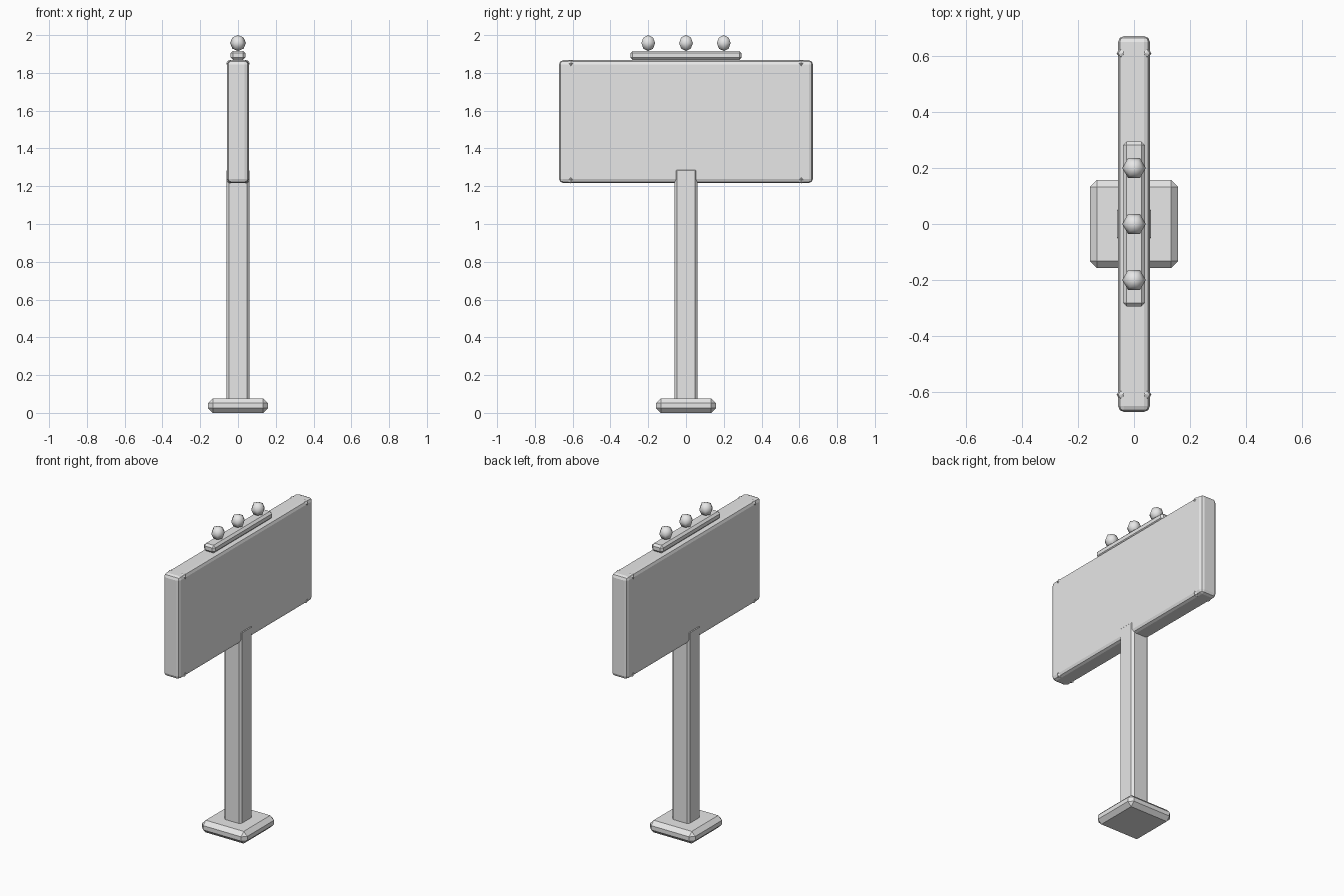
import bpy, math

if "Cube" in bpy.data.objects:
    bpy.data.objects.remove(bpy.data.objects["Cube"])

grey = bpy.data.materials.new("light_grey")
grey.diffuse_color = (0.8, 0.8, 0.8, 1)
grey.use_nodes = True
grey.node_tree.nodes["Principled BSDF"].inputs["Base Color"].default_value = grey.diffuse_color


def box(name, lo, hi, bevel, segments=1):
    """Bevelled box between two corners."""
    bpy.ops.mesh.primitive_cube_add(size=1, location=[(a + b) / 2 for a, b in zip(lo, hi)])
    ob = bpy.context.object
    ob.name = name
    ob.scale = [b - a for a, b in zip(lo, hi)]
    bpy.ops.object.transform_apply(location=False, rotation=False, scale=True)
    mod = ob.modifiers.new("bevel", 'BEVEL')
    mod.width = bevel
    mod.segments = segments
    mod.limit_method = 'ANGLE'
    ob.data.materials.append(grey)
    return ob


def ball(name, loc, r, segments, rings):
    bpy.ops.mesh.primitive_uv_sphere_add(segments=segments, ring_count=rings, radius=r,
                                         location=loc, rotation=(0, 0, math.pi / 2))
    ob = bpy.context.object
    ob.name = name
    ob.data.materials.append(grey)
    return ob


# Foot, post, sign panel and lamp rail
box("foot", (-0.158, -0.158, 0), (0.158, 0.158, 0.077), 0.025)
box("post", (-0.061, -0.061, 0.04), (0.061, 0.061, 1.295), 0.013)
box("sign_panel", (-0.057, -0.672, 1.217), (0.057, 0.672, 1.867), 0.022, 2)
box("lamp_rail", (-0.039, -0.295, 1.868), (0.039, 0.295, 1.917), 0.013)

# Lamps on the rail
for i in (-1, 0, 1):
    lamp = ball(f"lamp_{i + 2}", (0, i * 0.2, 1.958), 0.042, 6, 4)
    for p in lamp.data.polygons:
        p.use_smooth = True

# Small rivets peeking out near the panel corners
for x in (-1, 1):
    for y in (-1, 1):
        for z in (1.235, 1.849):
            ball("rivet", (x * 0.042, y * 0.61, z), 0.02, 6, 4)
